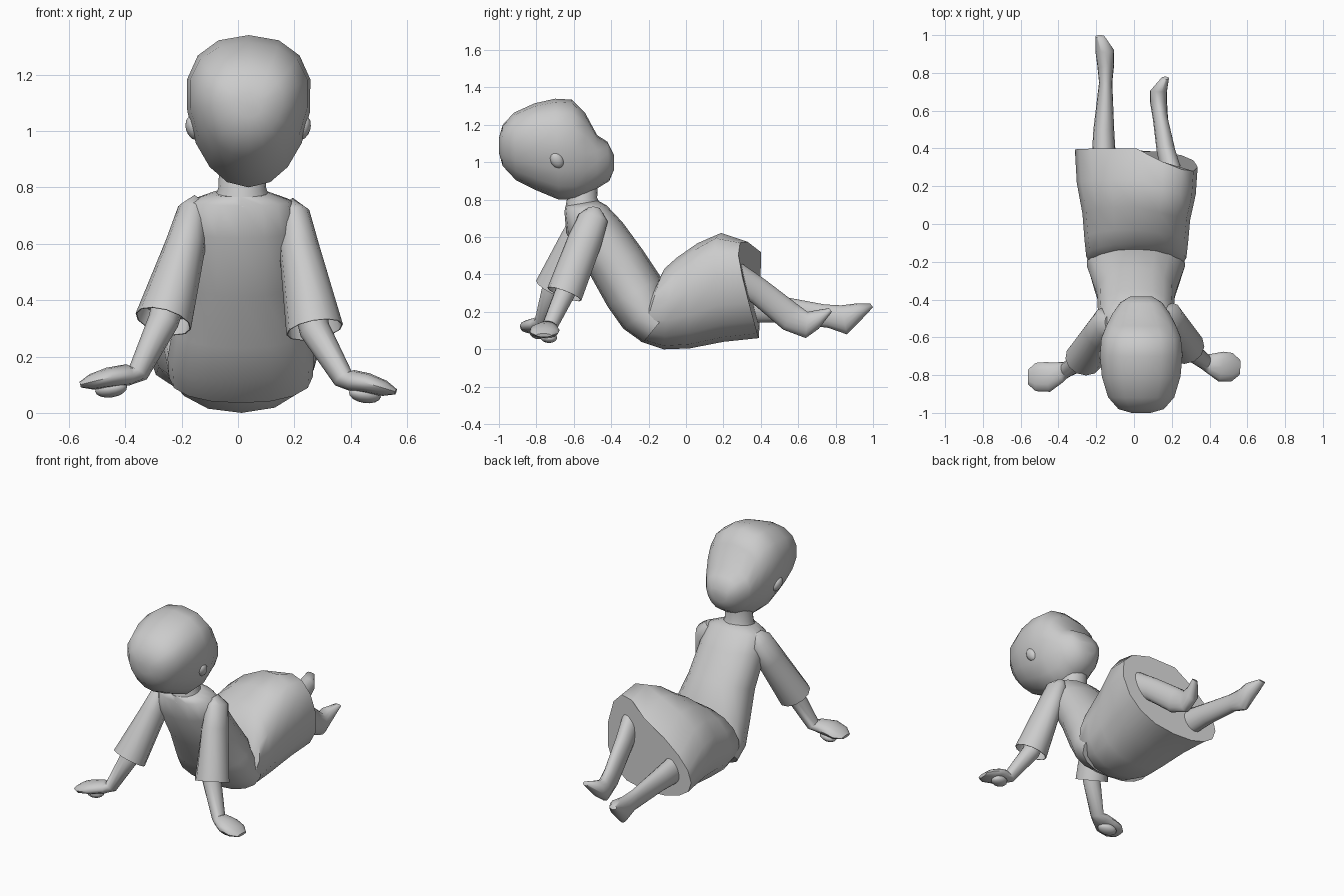
import bpy, bmesh, math
from mathutils import Vector

cube = bpy.data.objects.get("Cube")
if cube:
    bpy.data.objects.remove(cube)

grey = bpy.data.materials.new("plain grey")
grey.use_nodes = True
GREY = (0.6, 0.6, 0.6, 1)
grey.diffuse_color = GREY
grey.node_tree.nodes["Principled BSDF"].inputs["Base Color"].default_value = GREY
SIDES = 16


def finish(obj, angle=45):
    obj.data.materials.append(grey)
    bpy.ops.object.select_all(action='DESELECT')
    obj.select_set(True)
    bpy.context.view_layer.objects.active = obj
    bpy.ops.object.shade_smooth_by_angle(angle=math.radians(angle))


def loft(name, rings, recess=0, angle=45):
    """Skin a list of rings, cap both ends and optionally hollow the last cap."""
    bm = bmesh.new()
    loops = [[bm.verts.new(p) for p in ring] for ring in rings]
    n = len(rings[0])
    for a, b in zip(loops, loops[1:]):
        for i in range(n):
            j = (i + 1) % n
            bm.faces.new((a[i], a[j], b[j], b[i]))
    bm.faces.new(loops[0])
    end = bm.faces.new(loops[-1])
    bmesh.ops.recalc_face_normals(bm, faces=bm.faces)
    if recess:
        bmesh.ops.inset_individual(bm, faces=[end], thickness=0.004)
        bmesh.ops.inset_individual(bm, faces=[end], thickness=0.005, depth=-recess)
    mesh = bpy.data.meshes.new(name)
    bm.to_mesh(mesh)
    bm.free()
    obj = bpy.data.objects.new(name, mesh)
    bpy.context.collection.objects.link(obj)
    finish(obj, angle)


def span(low, high, rx, cx=0, egg=0, lift=0, square=1):
    """Oval ring between two (y, z) points; lift raises the left knee and trims its hem."""
    low, high = Vector(low), Vector(high)
    mid, half = (low + high) / 2, (high - low) / 2
    ring = []
    for i in range(SIDES):
        a = 2 * math.pi * i / SIDES
        c = math.copysign(abs(math.cos(a)) ** square, math.cos(a))
        s = math.copysign(abs(math.sin(a)) ** square, math.sin(a))
        x = rx * c * (1 + egg * s)
        y, z = mid + half * s
        slant = lift * (0.55 + 0.45 * s)
        ring.append((cx + x, y - slant * max(0, x), z + slant * x))
    return ring


def tube(name, stops, recess=0):
    """Limb along stops of (centre, upright radius, side radius)."""
    pts = [Vector(s[0]) for s in stops]
    rings = []
    for i, (_, ra, rb) in enumerate(stops):
        t = (pts[min(i + 1, len(pts) - 1)] - pts[max(i - 1, 0)]).normalized()
        side = t.cross(Vector((0, 1, 0))).normalized()
        up = side.cross(t)
        rings.append([pts[i] + side * rb * math.cos(a) + up * ra * math.sin(a)
                      for a in (2 * math.pi * k / 12 for k in range(12))])
    loft(name, rings, recess, 50)


def ball(name, loc, size, rot=(0, 0, 0)):
    bpy.ops.mesh.primitive_uv_sphere_add(segments=12, ring_count=8, location=loc, rotation=rot)
    obj = bpy.context.object
    obj.name = name
    obj.scale = size
    finish(obj, 60)


# Head, lofted from the back of the skull to the face
head = [((-1.0, 1.05), (-1.0, 1.13), .05), ((-.98, .98), (-.98, 1.2), .12),
        ((-.91, .905), (-.92, 1.265), .175), ((-.8, .85), (-.81, 1.315), .208),
        ((-.68, .8), (-.7, 1.34), .218), ((-.59, .8), (-.61, 1.335), .21),
        ((-.53, .825), (-.54, 1.265), .183), ((-.475, .86), (-.475, 1.145), .152),
        ((-.41, .9), (-.42, 1.11), .11), ((-.385, .96), (-.385, 1.04), .06)]
loft("head", [span(lo, hi, r, .038, egg=.18, square=.9) for lo, hi, r in head], angle=80)
for side, name in ((-1, "right_ear"), (1, "left_ear")):
    ball(name, (.036 + side * .195, -.69, 1.01), (.026, .035, .045), (.5, side * .3, 0))
neck = [((-.65, .73), (-.45, .76), .105), ((-.64, .785), (-.475, .81), .085),
        ((-.62, .9), (-.47, .9), .08)]
loft("neck", [span(lo, hi, r, .015) for lo, hi, r in neck])

# Shirt body, running smoothly into the seat
shirt = [((-.645, .765), (-.47, .795), .1), ((-.65, .735), (-.425, .77), .18),
         ((-.64, .62), (-.34, .68), .2), ((-.52, .41), (-.23, .53), .205),
         ((-.42, .23), (-.13, .38), .24), ((-.335, .11), (-.11, .28), .26),
         ((-.23, .035), (-.08, .22), .255)]
loft("shirt", [span(lo, hi, r, .01, square=.9) for lo, hi, r in shirt], angle=60)

# Skirt, starting at the waist crease and fanning forward to a slanted hem
skirt = [((-.27, .07), (-.16, .34), .22, 0), ((-.24, .04), (-.105, .44), .265, .05),
         ((-.12, .0), (-.03, .495), .275, .12), ((.02, .005), (.09, .56), .285, .22),
         ((.2, .04), (.235, .595), .315, .35), ((.39, .06), (.4, .52), .325, .52)]
loft("skirt", [span(lo, hi, r, .012, lift=k, square=.88) for lo, hi, r, k in skirt], angle=50)

# Legs with bare feet, toes pointing up
right_leg = [((.25, .14), (.25, .33), .07, -.16), ((.5, .145), (.5, .285), .055, -.16),
             ((.76, .115), (.74, .24), .035, -.15), ((.86, .08), (.83, .235), .045, -.15),
             ((.93, .15), (.91, .245), .05, -.155), ((1.0, .225), (.985, .245), .025, -.18)]
left_leg = [((.16, .36), (.24, .5), .06, .22), ((.35, .25), (.42, .375), .05, .17),
            ((.52, .105), (.59, .245), .04, .14), ((.64, .06), (.65, .2), .045, .13),
            ((.71, .11), (.7, .21), .045, .13), ((.78, .2), (.765, .22), .02, .165)]
for name, leg in (("right_leg", right_leg), ("left_leg", left_leg)):
    loft(name, [span(lo, hi, r, cx) for lo, hi, r, cx in leg], angle=60)

# Arms: shoulder, cuff, wrist, knuckle and fingertip positions per side
arms = {"right": ((-.16, -.53, .685), (-.265, -.715, .325), (-.355, -.77, .14),
                  (-.46, -.81, .125), (-.56, -.81, .1)),
        "left": ((.2, -.505, .675), (.272, -.65, .295), (.375, -.73, .12),
                 (.46, -.755, .105), (.56, -.76, .075))}
for side, spots in arms.items():
    shoulder, cuff, wrist, knuckle, tip = map(Vector, spots)
    out = 1 if side == "left" else -1
    tube(side + "_sleeve", [(shoulder + Vector((-out * .03, .01, .07)), .04, .03),
                            (shoulder + Vector((0, .01, .03)), .08, .055),
                            (shoulder.lerp(cuff, .25), .092, .072),
                            (cuff, .097, .102)], recess=.06)
    tube(side + "_forearm", [(shoulder.lerp(cuff, .75), .06, .06), (cuff, .055, .055),
                             (wrist, .042, .038), (wrist.lerp(knuckle, .35), .055, .038),
                             (knuckle, .08, .036), (knuckle.lerp(tip, .6), .075, .028),
                             (tip, .04, .01)])
    ball(side + "_thumb", knuckle + Vector((-out * .01, .02, -.04)), (.06, .045, .03),
         (0, out * .15, out * .3))
